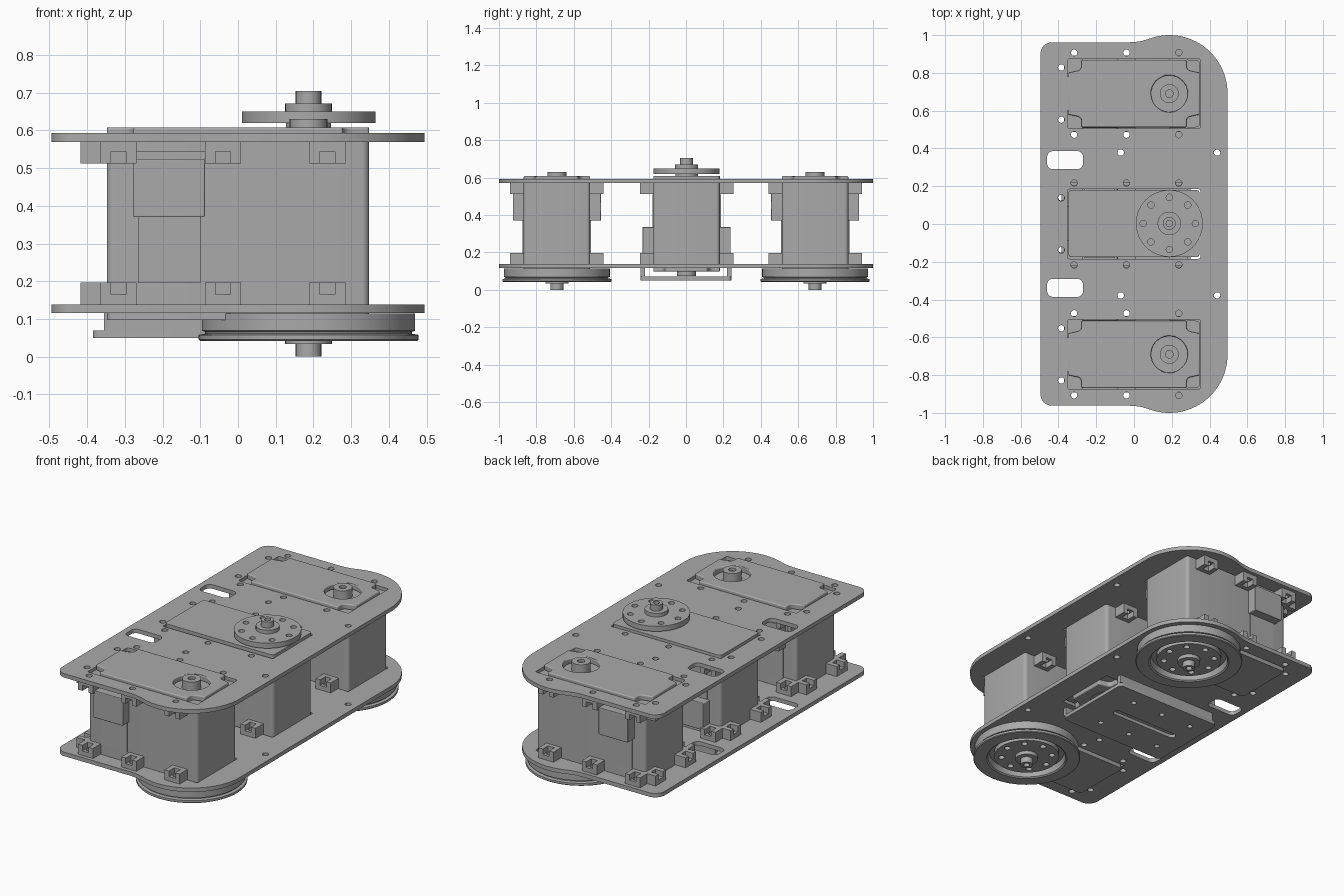
import bpy, bmesh
from math import sin, cos, radians, pi

if "Cube" in bpy.data.objects:
    bpy.data.objects.remove(bpy.data.objects["Cube"])

grey = bpy.data.materials.new("plain_grey")
grey.use_nodes = True
grey.diffuse_color = (0.4, 0.4, 0.4, 1)
grey.node_tree.nodes["Principled BSDF"].inputs["Base Color"].default_value = (0.4, 0.4, 0.4, 1)

AXIS_X = 0.187          # output shafts sit off centre
SERVO_Y = 0.69
FLIP = 0.705            # z mirror sum for servos mounted the other way up
parts = []


def add_part(name, mesh, bevel=0):
    bm = bmesh.new()
    bm.from_mesh(mesh)
    bmesh.ops.remove_doubles(bm, verts=bm.verts, dist=0.0002)
    bmesh.ops.recalc_face_normals(bm, faces=bm.faces)
    bm.to_mesh(mesh)
    bm.free()
    mesh.materials.clear()
    mesh.materials.append(grey)
    ob = bpy.data.objects.new(name, mesh)
    bpy.context.collection.objects.link(ob)
    if bevel:
        mod = ob.modifiers.new("soft_edges", "BEVEL")
        mod.width, mod.segments = bevel, 3
        mod.limit_method, mod.angle_limit = "ANGLE", radians(40)
    parts.append(ob)
    return ob


def extrude(name, loops, z0, z1, bevel=0):
    """Solid from an outline and its hole loops."""
    cu = bpy.data.curves.new(name, "CURVE")
    cu.dimensions, cu.fill_mode = "2D", "BOTH"
    cu.extrude = abs(z1 - z0) / 2
    for loop in loops:
        sp = cu.splines.new("POLY")
        sp.points.add(len(loop) - 1)
        for p, (x, y) in zip(sp.points, loop):
            p.co = (x, y, 0, 1)
        sp.use_cyclic_u = True
    tmp = bpy.data.objects.new("tmp", cu)
    bpy.context.collection.objects.link(tmp)
    dg = bpy.context.evaluated_depsgraph_get()
    mesh = bpy.data.meshes.new_from_object(tmp.evaluated_get(dg))
    bpy.data.objects.remove(tmp)
    ob = add_part(name, mesh, bevel)
    ob.location.z = (z0 + z1) / 2
    return ob


def arc(cx, cy, r, a0, a1, n=8):
    angles = [radians(a0 + (a1 - a0) * i / n) for i in range(n + 1)]
    return [(cx + r * cos(a), cy + r * sin(a)) for a in angles]


def circle(cx, cy, r, n=20):
    return arc(cx, cy, r, 0, 360, n)[:-1]


def rect(x0, x1, y0, y1, r=0):
    if not r:
        return [(x0, y0), (x1, y0), (x1, y1), (x0, y1)]
    return (arc(x1 - r, y1 - r, r, 0, 90, 5) + arc(x0 + r, y1 - r, r, 90, 180, 5)
            + arc(x0 + r, y0 + r, r, 180, 270, 5) + arc(x1 - r, y0 + r, r, 270, 360, 5))


def bolt_circle(cx, cy):
    return [circle(cx + 0.138 * cos(k * pi / 4), cy + 0.138 * sin(k * pi / 4), 0.017, 14)
            for k in range(8)]


# Mounting points around each servo: position and outward angle
mounts = [(x, s * 0.217, s * 90) for x in (-0.317, -0.04, 0.237) for s in (1, -1)]
mounts += [(-0.385, s * 0.138, 180) for s in (1, -1)]

# Top and bottom plates
half = (arc(AXIS_X, 0.692, 0.308, 0, 110, 28) + arc(-0.028, 1.284, 0.322, -70, -90, 6)
        + arc(-0.435, 0.902, 0.06, 90, 180, 8))
plate = [half + [(x, -y) for x, y in reversed(half)]]
for s in (1, -1):
    plate.append(rect(-0.46, -0.27, s * 0.338 - 0.048, s * 0.338 + 0.048, 0.03))
    plate += [circle(x, s * 0.378, 0.017, 14) for x in (-0.07, 0.44)]
for cy in (-SERVO_Y, 0, SERVO_Y):
    plate.append(rect(-0.352, 0.352, cy - 0.184, cy + 0.184, 0.01))
    plate += [circle(x, cy + y, 0.017, 14) for x, y, a in mounts]
extrude("bottom_plate", plate, 0.116, 0.139)
extrude("top_plate", plate, 0.57, 0.593)


def servo(label, cy, flipped):
    """Servo with its horn on top, or underneath when flipped."""
    def z(v):
        return FLIP - v if flipped else v

    def piece(name, loops, z0, z1, bevel=0):
        extrude(label + "_" + name, loops, z(z0), z(z1), bevel)

    # Case and horn-side lid
    piece("case", [rect(-0.348, 0.348, cy - 0.178, cy + 0.178, 0.02)], 0.128, 0.58)
    piece("horn_lid", [rect(-0.348, 0.348, cy - 0.178, cy + 0.178, 0.02)], 0.575, 0.608, 0.012)

    # Idler-side lid with notched corners and a round well
    quarter = [(0.348, 0.11)] + arc(0.348 - 0.045, 0.11 + 0.035, 0.025, 270, 180, 4) + [(0.278, 0.178)]
    lid = [(sx * x, cy + sy * y)
           for sx, sy in ((1, 1), (-1, 1), (-1, -1), (1, -1))
           for x, y in (quarter if sx * sy > 0 else quarter[::-1])]
    piece("idler_lid", [lid, circle(AXIS_X, cy, 0.097, 32)], 0.097, 0.13, 0.006)
    piece("idler_shaft", [circle(AXIS_X, cy, 0.05, 28), circle(AXIS_X, cy, 0.02)], 0.075, 0.13)
    piece("idler_core", [circle(AXIS_X, cy, 0.02)], 0.09, 0.13)

    # Horn, hub and output shaft
    piece("horn_neck", [circle(AXIS_X, cy, 0.06, 32)], 0.605, 0.622)
    piece("horn_disc", [circle(AXIS_X, cy, 0.177, 48)] + bolt_circle(AXIS_X, cy), 0.62, 0.65)
    piece("horn_hub", [circle(AXIS_X, cy, 0.062, 32)], 0.65, 0.671)
    piece("output_shaft", [circle(AXIS_X, cy, 0.034, 24), circle(AXIS_X, cy, 0.017, 14)], 0.67, 0.705)

    # Cable sockets on both long sides, with a shallow cover strip
    for s in (1, -1):
        y0, y1, y2 = (cy + s * d for d in (0.17, 0.236, 0.183))
        piece("socket", [rect(-0.277, -0.088, min(y0, y1), max(y0, y1))], 0.18, 0.335, 0.004)
        piece("socket_foot", [rect(-0.277, -0.088, min(y0, y2), max(y0, y2))], 0.16, 0.18)
        piece("cover_strip", [rect(-0.265, -0.1, min(y0, y2), max(y0, y2))], 0.335, 0.51)

    # Mounting clips at both plates: drilled pad plus a U-shaped wall
    u_shape = [(-0.045, -0.048), (0.033, -0.048), (0.033, -0.02), (-0.015, -0.02),
               (-0.015, 0.02), (0.033, 0.02), (0.033, 0.048), (-0.045, 0.048)]
    for x, y, a in mounts:
        c, s = round(cos(radians(a))), round(sin(radians(a)))

        def place(loop):
            return [(x + u * c - v * s, cy + y + u * s + v * c) for u, v in loop]
        for za, zb, zc in ((0.137, 0.165, 0.197), (0.572, 0.544, 0.512)):
            extrude(label + "_clip_pad", [place(rect(-0.045, 0.033, -0.048, 0.048)),
                                          circle(x, cy + y, 0.017, 14)], za, zb)
            extrude(label + "_clip_wall", [place(u_shape)], zb, zc)


def wheel(name, cy):
    """Grooved wheel, turned from a profile."""
    profile = [(0.062, 0.082), (0.205, 0.082), (0.212, 0.048), (0.22, 0.042), (0.288, 0.042),
               (0.292, 0.046), (0.292, 0.058), (0.274, 0.061), (0.274, 0.066), (0.283, 0.069),
               (0.283, 0.114), (0.062, 0.114)]
    bm = bmesh.new()
    vs = [bm.verts.new((r, 0, h)) for r, h in profile]
    edges = [bm.edges.new((vs[i], vs[i - 1])) for i in range(len(vs))]
    bmesh.ops.spin(bm, geom=vs + edges, cent=(0, 0, 0), axis=(0, 0, 1),
                   angle=2 * pi, steps=64, use_merge=True)
    mesh = bpy.data.meshes.new(name)
    bm.to_mesh(mesh)
    bm.free()
    add_part(name, mesh).location = (AXIS_X, cy, 0)


servo("front_servo", -SERVO_Y, True)
servo("middle_servo", 0.003, False)
servo("back_servo", SERVO_Y, True)
wheel("front_wheel", -SERVO_Y)
wheel("back_wheel", SERVO_Y)

# Slotted bracket hung under the middle servo
floor = [rect(-0.385, 0.3, -0.243, 0.243, 0.02), rect(-0.29, 0.14, -0.022, 0.022, 0.02)]
floor += [circle(x, y, 0.015, 14) for x in (-0.28, -0.08, 0.12) for y in (-0.14, 0.14)]
extrude("bracket_floor", floor, 0.05, 0.07)
for s in (1, -1):
    extrude("bracket_wall", [rect(-0.355, 0.3, s * 0.231 - 0.012, s * 0.231 + 0.012)], 0.07, 0.117)

# Smooth round walls, keep edges sharp
bpy.ops.object.select_all(action="DESELECT")
for ob in parts:
    ob.select_set(True)
bpy.context.view_layer.objects.active = parts[0]
bpy.ops.object.shade_smooth_by_angle(angle=radians(30))
